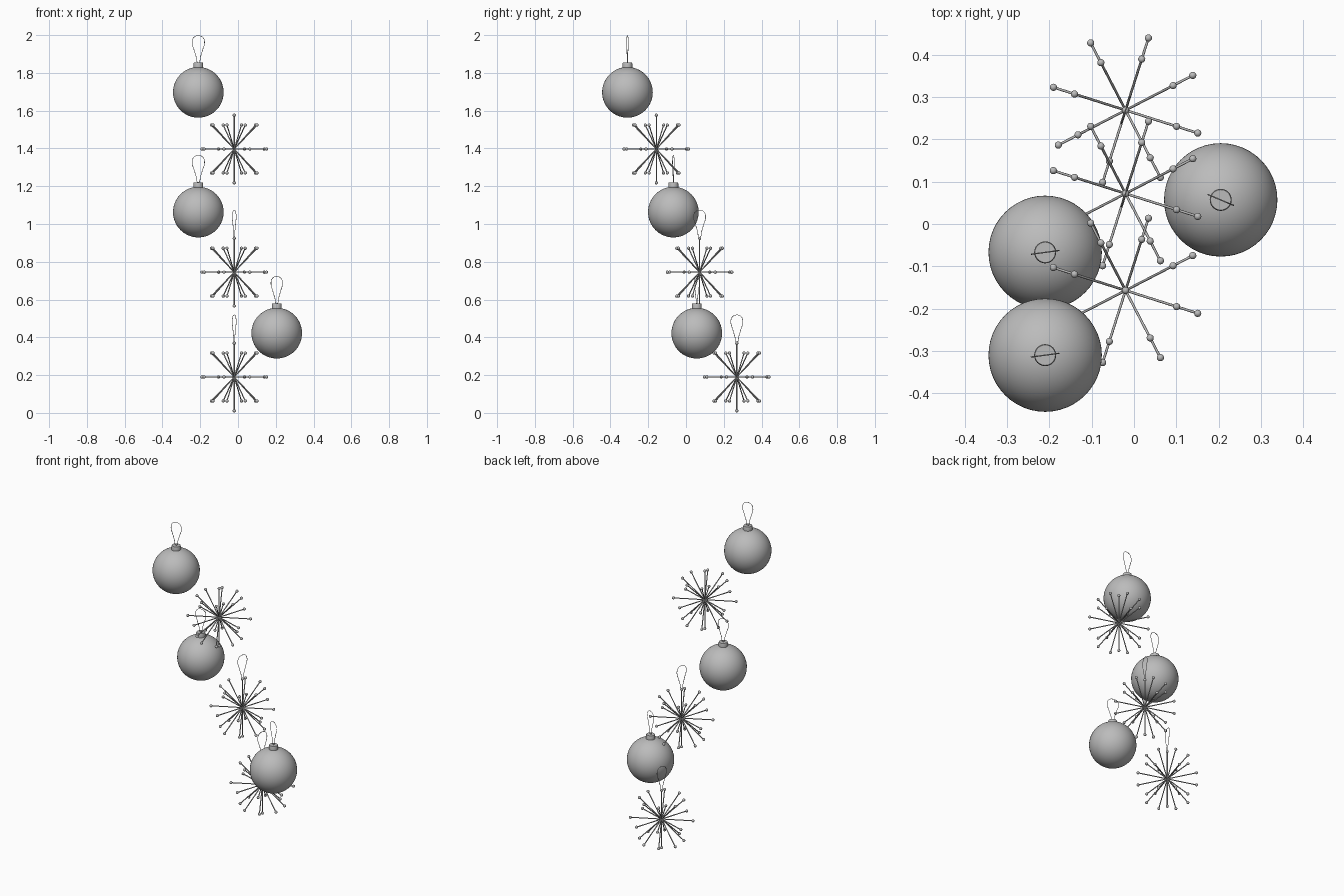
import bpy, bmesh
from math import cos, sin, pi, radians
from mathutils import Vector, Matrix

cube = bpy.data.objects.get("Cube")
if cube:
    bpy.data.objects.remove(cube, do_unlink=True)

GREY = (0.5, 0.5, 0.5, 1)
grey = bpy.data.materials.new("plain grey")
grey.use_nodes = True
grey.diffuse_color = GREY
grey.node_tree.nodes["Principled BSDF"].inputs["Base Color"].default_value = GREY

BALL_R = 0.134
CAP_TOP = 0.157
RAY = 0.179
TIP_R = 0.0085


def finish(name, bm, location, angle=40):
    mesh = bpy.data.meshes.new(name)
    bm.to_mesh(mesh)
    bm.free()
    mesh.materials.append(grey)
    obj = bpy.data.objects.new(name, mesh)
    obj.location = location
    bpy.context.collection.objects.link(obj)
    bpy.ops.object.select_all(action="DESELECT")
    obj.select_set(True)
    bpy.context.view_layer.objects.active = obj
    bpy.ops.object.shade_smooth_by_angle(angle=radians(angle))
    return obj


def lathe(bm, profile, steps=32):
    verts = [bm.verts.new((r, 0, z)) for r, z in profile]
    edges = [bm.edges.new(pair) for pair in zip(verts, verts[1:])]
    bmesh.ops.spin(bm, geom=verts + edges, axis=(0, 0, 1), cent=(0, 0, 0),
                   angle=2 * pi, steps=steps)
    bmesh.ops.remove_doubles(bm, verts=bm.verts, dist=1e-5)
    bmesh.ops.recalc_face_normals(bm, faces=bm.faces)


# Thin teardrop wire loop, standing in a vertical plane
def hanger(name, location, turn):
    half = [(0.011, 0.03), (0.022, 0.065), (0.033, 0.105), (0.025, 0.133)]
    points = [(0, 0)] + half + [(0, 0.143)] + [(-x, z) for x, z in reversed(half)]
    curve = bpy.data.curves.new(name, "CURVE")
    curve.dimensions = "3D"
    curve.bevel_depth = 0.0015
    curve.bevel_resolution = 1
    curve.resolution_u = 6
    spline = curve.splines.new("BEZIER")
    spline.bezier_points.add(len(points) - 1)
    for bp, (x, z) in zip(spline.bezier_points, points):
        bp.co = (x, 0, z)
        bp.handle_left_type = bp.handle_right_type = "AUTO"
    spline.use_cyclic_u = True
    curve.materials.append(grey)
    obj = bpy.data.objects.new(name, curve)
    obj.location = location
    obj.rotation_euler.z = radians(turn)
    bpy.context.collection.objects.link(obj)


# Round bauble with a small metal cap
def bauble(label, location, turn):
    bm = bmesh.new()
    bmesh.ops.create_uvsphere(bm, u_segments=48, v_segments=32, radius=BALL_R)
    finish(label + "_bauble", bm, location)
    bm = bmesh.new()
    lathe(bm, [(0.026, 0.128), (0.026, 0.151), (0.024, CAP_TOP), (0, CAP_TOP)])
    finish(label + "_bauble_cap", bm, location)
    hanger(label + "_bauble_hanger", Vector(location) + Vector((0, 0, CAP_TOP)), turn)


# Starburst: straight rays with a bead on every tip
def starburst(label, location, hung):
    directions = [Vector((0, 0, 1)), Vector((0, 0, -1))]
    for tilt in (-pi / 4, 0, pi / 4):
        for i in range(8):
            a = radians(27.4 + 45 * i)
            directions.append(Vector((cos(a) * cos(tilt), sin(a) * cos(tilt), sin(tilt))))
    rays, beads = bmesh.new(), bmesh.new()
    for d in directions:
        spin = d.to_track_quat("Z", "Y").to_matrix().to_4x4()
        bmesh.ops.create_cone(rays, cap_ends=True, segments=8, radius1=0.003,
                              radius2=0.003, depth=RAY,
                              matrix=Matrix.Translation(d * RAY / 2) @ spin)
        bmesh.ops.create_uvsphere(beads, u_segments=16, v_segments=10, radius=TIP_R,
                                  matrix=Matrix.Translation(d * RAY) @ spin)
    finish(label + "_starburst_rays", rays, location, 50)
    finish(label + "_starburst_beads", beads, location, 50)
    if hung:
        hanger(label + "_starburst_hanger",
               Vector(location) + Vector((0, 0, RAY + TIP_R - 0.002)), 72.4)


bauble("upper", (-0.21, -0.31, 1.697), 7.6)
bauble("middle", (-0.21, -0.067, 1.063), 7.6)
bauble("lower", (0.205, 0.057, 0.422), -23)

starburst("upper", (-0.02, -0.157, 1.397), False)
starburst("middle", (-0.02, 0.072, 0.745), True)
starburst("lower", (-0.02, 0.269, 0.19), True)
